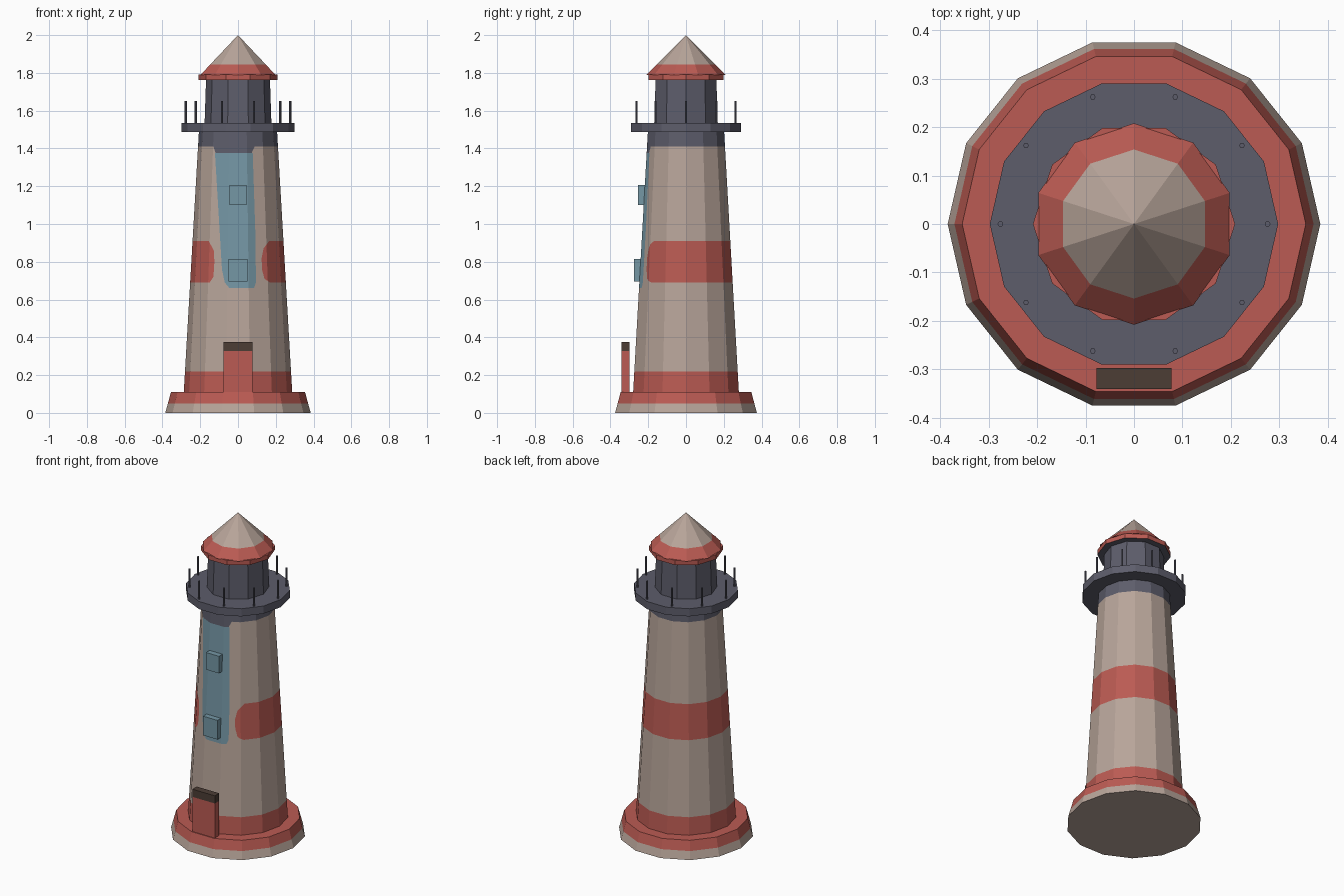
import bpy, bmesh
from math import cos, sin, tau
from mathutils import Vector

old = bpy.data.objects.get("Cube")
if old:
    bpy.data.objects.remove(old)


def linear(c):
    c /= 255
    return c / 12.92 if c < 0.04045 else ((c + 0.055) / 1.055) ** 2.4


def material(name, *rgb):
    mat = bpy.data.materials.new(name)
    color = [linear(c) for c in rgb] + [1]
    mat.use_nodes = True
    mat.diffuse_color = color
    bsdf = next(n for n in mat.node_tree.nodes if n.type == "BSDF_PRINCIPLED")
    bsdf.inputs["Base Color"].default_value = color
    return mat


MATS = [material("warm_stone", 184, 165, 154), material("brick_red", 187, 91, 83),
        material("slate", 93, 93, 107), material("window_teal", 117, 151, 165),
        material("dark_brown", 76, 61, 53)]
STONE, RED, SLATE, TEAL, BROWN = range(len(MATS))


def finish(name, bm, paint):
    """Colour every face by a rule on its centre and normal, and link the object."""
    bm.normal_update()
    for f in bm.faces:
        f.material_index = paint(f.calc_center_median(), f.normal)
    mesh = bpy.data.meshes.new(name)
    bm.to_mesh(mesh)
    bm.free()
    for m in MATS:
        mesh.materials.append(m)
    obj = bpy.data.objects.new(name, mesh)
    bpy.context.collection.objects.link(obj)
    return obj


def lathe(sides, profile, turn=0.0):
    """Stack of polygon rings given as (height, radius), capped at both ends."""
    bm = bmesh.new()
    rings = []
    for z, r in profile:
        angles = [tau * (i + turn) / sides for i in range(sides)]
        rings.append([bm.verts.new((r * cos(a), r * sin(a), z)) for a in angles])
    for low, high in zip(rings, rings[1:]):
        for i in range(sides):
            j = (i + 1) % sides
            bm.faces.new((low[i], low[j], high[j], high[i]))
    bm.faces.new(rings[0][::-1])
    bm.faces.new(rings[-1])
    bmesh.ops.remove_doubles(bm, verts=bm.verts, dist=0.0005)
    return bm


def box(name, x, y, z, paint, split=None):
    """Box from (min, max) pairs, optionally cut at one height."""
    bm = bmesh.new()
    bmesh.ops.create_cube(bm, size=1)
    for v in bm.verts:
        v.co = [lo + (c + 0.5) * (hi - lo) for c, (lo, hi) in zip(v.co, (x, y, z))]
    if split:
        bmesh.ops.bisect_plane(bm, geom=bm.verts[:] + bm.edges[:] + bm.faces[:],
                               plane_co=(0, 0, split), plane_no=(0, 0, 1))
    return finish(name, bm, paint)


def edges_of(patch):
    """Point and inward normal (in x and z) for each side of a counter-clockwise patch."""
    for (x0, z0), (x1, z1) in zip(patch, patch[1:] + patch[:1]):
        yield Vector((x0, 0, z0)), Vector((z0 - z1, 0, x1 - x0)).normalized()


def inside(patch, c):
    return all((c - p).dot(n) > 0 for p, n in edges_of(patch))


# Base step
finish("base", lathe(14, [(0, 0.385), (0.05, 0.371), (0.11, 0.355)]),
       lambda c, n: RED if c.z > 0.05 else STONE)

# Tower with painted bands and front patches
BAND_LOW, BAND_HIGH = 0.69, 0.91
band_right = [(0.4, BAND_HIGH), (0.165, BAND_HIGH), (0.135, 0.87), (0.125, 0.82),
              (0.127, 0.76), (0.14, 0.71), (0.17, BAND_LOW), (0.4, BAND_LOW)]
band_left = [(-0.4, BAND_LOW), (-0.15, BAND_LOW), (-0.13, 0.72), (-0.125, 0.8),
             (-0.128, 0.86), (-0.155, BAND_HIGH), (-0.4, BAND_HIGH)]
teal_strip = [(-0.045, 0.66), (0.085, 0.66), (0.095, 0.69), (0.092, 0.95),
              (0.078, 1.375), (-0.122, 1.375), (-0.085, 0.76), (-0.07, 0.69)]
top_dip = [(-0.118, 1.375), (0.072, 1.375), (0.09, 1.415), (-0.132, 1.415)]
patches = [(band_right, RED), (band_left, RED), (teal_strip, TEAL), (top_dip, SLATE)]


def tower_paint(c, n):
    if c.z < 0.22:
        return RED
    if c.z > 1.41:
        return SLATE
    if c.y > 0:
        return RED if BAND_LOW < c.z < BAND_HIGH else STONE
    return next((m for patch, m in patches if inside(patch, c)), STONE)


heights = [0.11, 0.22, BAND_LOW, BAND_HIGH, 1.41, 1.49]
tower = lathe(14, [(z, 0.287 - 0.058 * (z - 0.11)) for z in heights])
for patch, _ in patches:
    for point, normal in edges_of(patch):
        tower.normal_update()
        front = [f for f in tower.faces if f.normal.y < -0.1]
        geom = set(front)
        for f in front:
            geom.update(f.edges)
            geom.update(f.verts)
        bmesh.ops.bisect_plane(tower, geom=list(geom), dist=0.0002,
                               plane_co=point, plane_no=normal)
finish("tower", tower, tower_paint)

# Gallery deck and its railing posts
finish("gallery_deck", lathe(14, [(1.487, 0.298), (1.535, 0.298)]), lambda c, n: SLATE)
for i in range(10):
    a = tau * i / 10
    post = lathe(6, [(1.53, 0.006), (1.65, 0.006)])
    obj = finish(f"railing_post_{i + 1}", post, lambda c, n: SLATE)
    obj.location = (0.276 * cos(a), 0.276 * sin(a), 0)

# Lantern room, eave ring and roof
finish("lantern_room", lathe(10, [(1.53, 0.177), (1.77, 0.169)]), lambda c, n: SLATE)
finish("eave_ring", lathe(10, [(1.763, 0.209), (1.792, 0.209)]),
       lambda c, n: SLATE if n.z < -0.5 else RED)
finish("roof", lathe(10, [(1.79, 0.208), (1.845, 0.154), (2.0, 0)], turn=0.5),
       lambda c, n: RED if c.z < 1.845 else STONE)

# Door with a dark lintel
box("door", (-0.078, 0.078), (-0.341, -0.298), (0.11, 0.375),
    lambda c, n: BROWN if c.z > 0.327 else RED, split=0.327)

# Windows
box("lower_window", (-0.05, 0.05), (-0.275, -0.225), (0.695, 0.815), lambda c, n: TEAL)
box("upper_window", (-0.045, 0.045), (-0.253, -0.205), (1.1, 1.207), lambda c, n: TEAL)
